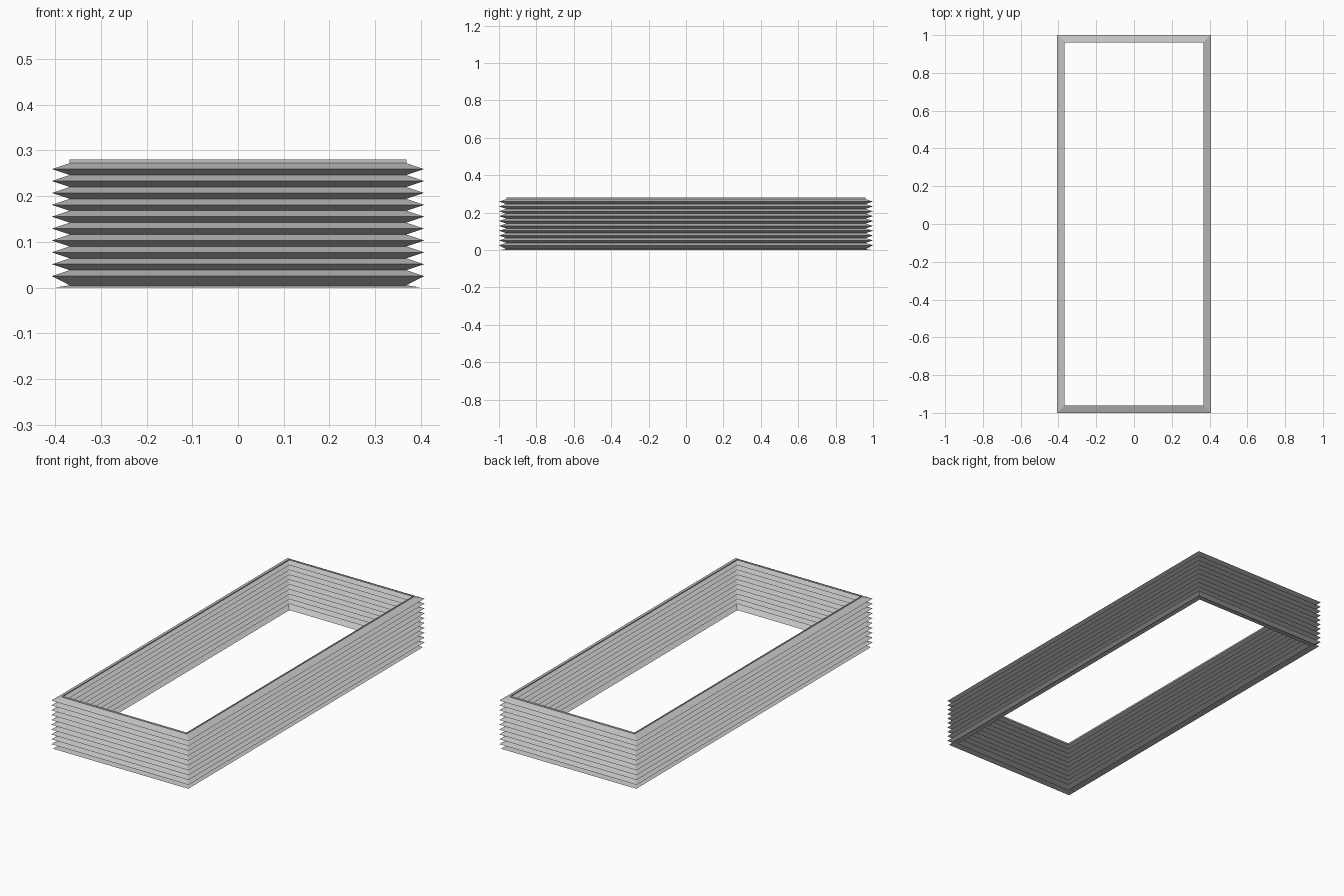
import bpy
import bmesh

cube = bpy.data.objects.get("Cube")
if cube:
    bpy.data.objects.remove(cube, do_unlink=True)

# Outer half sizes, pleat depth and spacing
HALF_X, HALF_Y = 0.407, 1.0
DEPTH = 0.039
PLEATS, PITCH, FIRST = 10, 0.026, 0.025

grey = bpy.data.materials.new("light grey")
grey.use_nodes = True
colour = (0.55, 0.55, 0.55, 1)
grey.diffuse_color = colour
grey.node_tree.nodes["Principled BSDF"].inputs["Base Color"].default_value = colour

# Wall profile as (inset, height): foot flange, pleats, upright top lip
profile = [(0.006, 0.0), (DEPTH, 0.005)]
for i in range(PLEATS):
    peak = FIRST + i * PITCH
    profile += [(0, peak), (DEPTH, peak + PITCH / 2)]
profile.append((DEPTH, 0.28))


def ring(bm, inset, z):
    """Four corners of a rectangle at one height."""
    x, y = HALF_X - inset, HALF_Y - inset
    return [bm.verts.new((sx * x, sy * y, z))
            for sx, sy in ((-1, -1), (1, -1), (1, 1), (-1, 1))]


# Folded rectangular sleeve, open at both ends
bm = bmesh.new()
rings = [ring(bm, inset, z) for inset, z in profile]
for low, high in zip(rings, rings[1:]):
    for k in range(4):
        n = (k + 1) % 4
        bm.faces.new((low[k], low[n], high[n], high[k]))

mesh = bpy.data.meshes.new("bellows")
bm.to_mesh(mesh)
bm.free()
mesh.materials.append(grey)
bellows = bpy.data.objects.new("bellows", mesh)
bpy.context.collection.objects.link(bellows)
